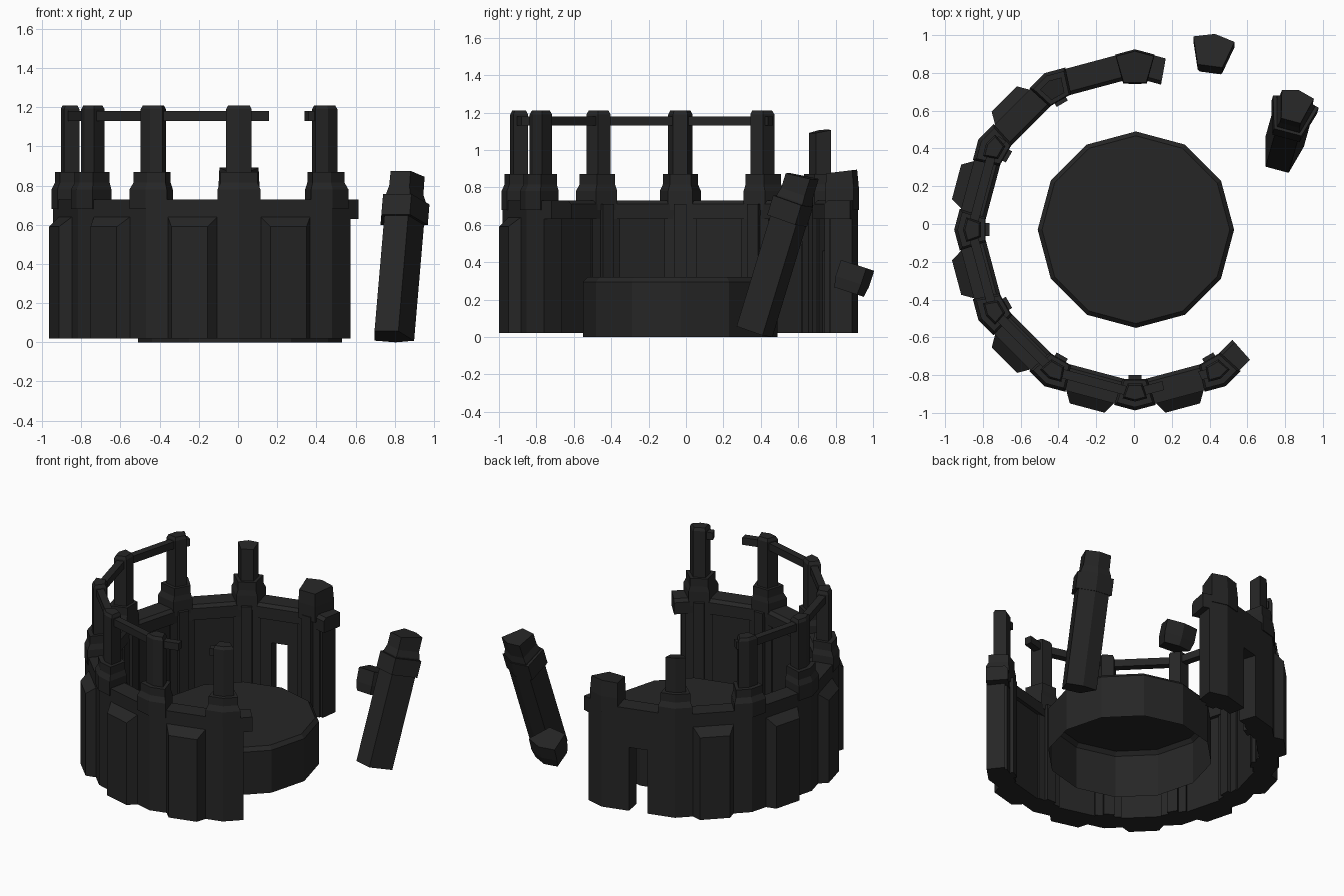
import bpy, bmesh, math
from mathutils import Matrix, Vector

if "Cube" in bpy.data.objects:
    bpy.data.objects.remove(bpy.data.objects["Cube"])

CX, CY = 0.005, -0.03
C15 = math.cos(math.radians(15))
T15 = math.tan(math.radians(15))

stone = bpy.data.materials.new("charcoal stone")
stone.diffuse_color = (0.019, 0.019, 0.019, 1)
stone.use_nodes = True
stone.node_tree.nodes["Principled BSDF"].inputs["Base Color"].default_value = stone.diffuse_color


def loft(name, rings, cap_start=True, cap_end=True, matrix=None):
    """Join rings of equal point count into a flat-shaded solid."""
    bm = bmesh.new()
    vs = [[bm.verts.new(p) for p in ring] for ring in rings]
    n = len(vs[0])
    for a, b in zip(vs, vs[1:]):
        for i in range(n):
            j = (i + 1) % n
            bm.faces.new((a[i], a[j], b[j], b[i]))
    if cap_start:
        bm.faces.new(vs[0][::-1])
    if cap_end:
        bm.faces.new(vs[-1])
    if matrix:
        bm.transform(matrix)
    bmesh.ops.recalc_face_normals(bm, faces=bm.faces)
    me = bpy.data.meshes.new(name)
    bm.to_mesh(me)
    bm.free()
    me.materials.append(stone)
    ob = bpy.data.objects.new(name, me)
    bpy.context.collection.objects.link(ob)
    return ob


def around(angle):
    """Local frame whose +y points outward from the ring centre."""
    return Matrix.Translation((CX, CY, 0)) @ Matrix.Rotation(math.radians(angle - 90), 4, 'Z')


def sweep(name, profile, a0, a1):
    """Sweep an (r, z) profile along the 12-sided ring between two angles."""
    stops = [a0] + [a for a in range(0, 360, 30) if a0 < a < a1] + [a1]
    rings = []
    for a in stops:
        k = C15 / math.cos(math.radians(a % 30 - 15))
        c, s = math.cos(math.radians(a)) * k, math.sin(math.radians(a)) * k
        rings.append([(CX + r * c, CY + r * s, z) for r, z in profile])
    return loft(name, rings)


def plan(hw, ri, ro, z, slope=0.0):
    """Five-sided plan matching the outer corner of the ring."""
    pts = [(-hw * .6, ri), (hw * .6, ri), (hw, ro - hw * T15), (0, ro), (-hw, ro - hw * T15)]
    return [(x, y, z + slope * (y - (ri + ro) / 2)) for x, y in pts]


def box(ri, ro, z0, z1):
    return [(ro, z0), (ro, z1), (ri, z1), (ri, z0)]


# Wall with a narrow doorway at the back, and a wider cap band
sweep("wall_lower_stub", box(.83, .95, .02, .46), 82.5, 101.2)
sweep("wall_lower", box(.83, .95, .02, .46), 108.8, 308)
sweep("wall_upper", box(.83, .95, .46, .64), 82.5, 308)
sweep("wall_cap", [(.95, .63), (.95, .73), (.825, .73), (.805, .71), (.805, .63)], 79.8, 311.5)

# Sloped outer buttress panels
for a in range(135, 286, 30):
    d = .95 * C15

    def panel(hw, y, top):
        return [(-hw, y, .02), (hw, y, .02), (hw, y, top), (-hw, y, top)]
    loft("outer_panel", [panel(.13, d - .02, .64), panel(.13, d, .64),
                         panel(.095, d + .06, .59)], matrix=around(a))

# Inner pilasters at every corner
for a in range(90, 301, 30):
    for hw, ri, ro, top in ((.085, .795, .84, .65), (.034, .77, .83, .71)):
        loft("inner_pilaster",
             [[(-hw, ri, z), (hw, ri, z), (hw, ro, z), (-hw, ro, z)] for z in (.02, top)],
             matrix=around(a))

# Columns: flared foot, collar and post
for a in range(120, 301, 30):
    m = around(a)
    loft("column_foot", [plan(.11, .79, .957, .68), plan(.11, .79, .957, .78),
                         plan(.094, .795, .94, .815), plan(.094, .795, .94, .87)], matrix=m)
    if a == 120:
        post = [plan(.065, .815, .91, .86), plan(.065, .815, .91, 1.10, .2)]
    else:
        post = [plan(.065, .815, .91, .86), plan(.065, .815, .91, 1.19),
                plan(.055, .825, .90, 1.21)]
    loft("column_post", post, matrix=m)

# Broken column at the open end
loft("broken_column", [plan(.105, .775, .955, .68), plan(.105, .775, .955, .79),
                       plan(.1, .78, .945, .885, .12)], matrix=around(90))

# Handrail and its broken stub
sweep("rail", box(.84, .89, 1.13, 1.18), 145.5, 280.3)
sweep("rail_stub", box(.84, .89, 1.13, 1.18), 294, 300.5)

# Central platform, open underneath
rings = [[(.01 + r * math.cos(math.radians(a)), CY + r * math.sin(math.radians(a)), z)
          for a in range(0, 360, 30)] for r, z in ((.52, 0), (.52, .295), (.497, .32))]
loft("platform", rings, cap_start=False)

# Leaning wall fragment
tilt = Vector((0, 0, 1)).rotation_difference(Vector((.07, .25, .82))).to_matrix().to_4x4()
m = Matrix.Translation((.78, .37, .03)) @ tilt @ Matrix.Rotation(math.radians(-15), 4, 'Z')
loft("leaning_fragment", [plan(.105, -.09, .1, 0), plan(.105, -.09, .1, .74),
                          plan(.09, -.08, .09, .78), plan(.088, -.08, .09, .87, .1)], matrix=m)
loft("leaning_fragment_band", [plan(.125, -.105, .105, .62), plan(.125, -.105, .105, .73)], matrix=m)

# Small fallen fragment
m = (Matrix.Translation((.415, .9, .315)) @ Matrix.Rotation(math.radians(-18), 4, 'X')
     @ Matrix.Rotation(math.radians(-8), 4, 'Z'))
loft("fallen_fragment", [plan(.095, -.08, .08, -.08), plan(.11, -.09, .09, -.02),
                         plan(.11, -.09, .09, .07)], matrix=m)
